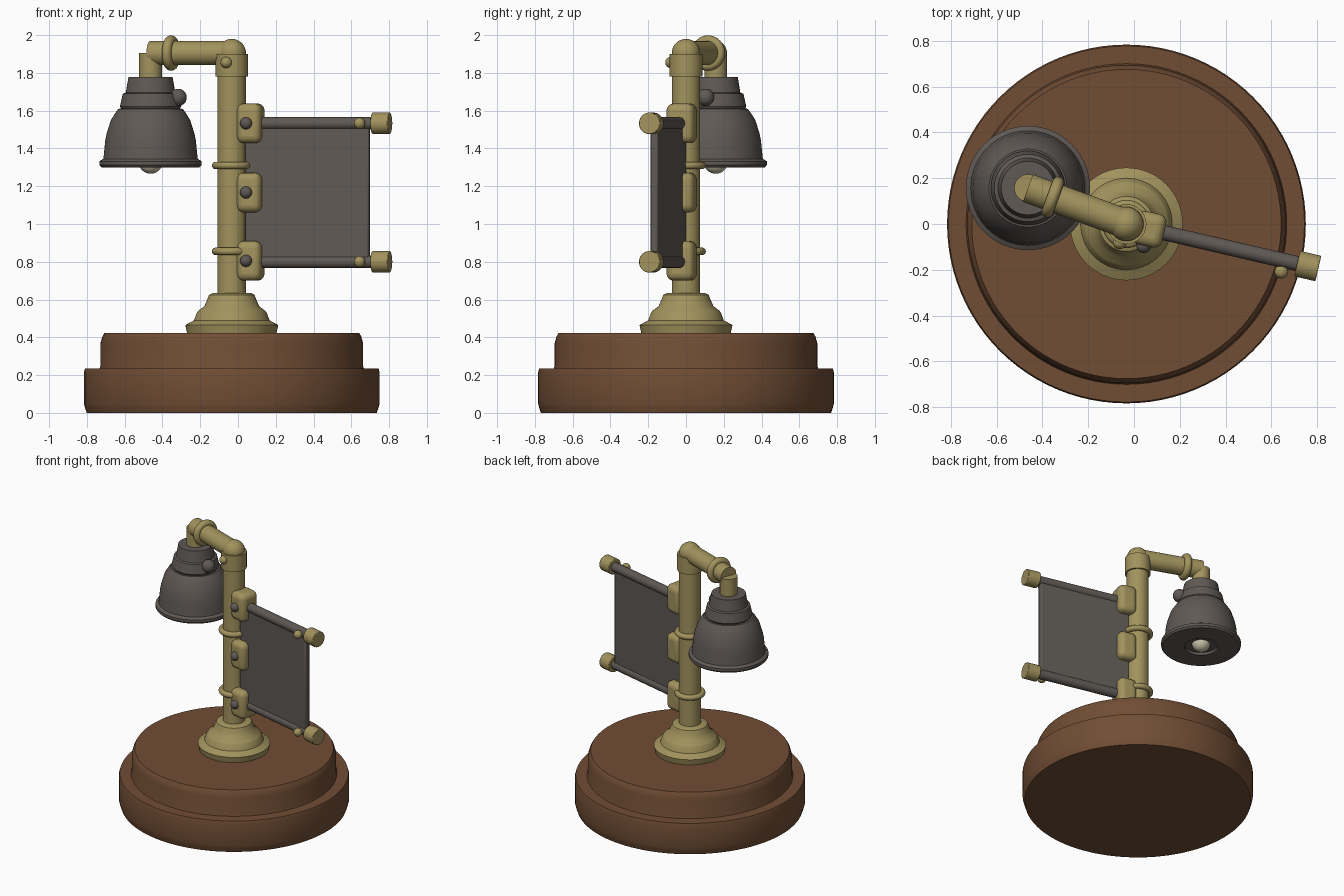
import bpy, math
from mathutils import Vector, Matrix

if "Cube" in bpy.data.objects:
    bpy.data.objects.remove(bpy.data.objects["Cube"])

def mat(name, rgb):
    m = bpy.data.materials.new(name)
    m.diffuse_color = (*rgb, 1)
    m.use_nodes = True
    m.node_tree.nodes["Principled BSDF"].inputs["Base Color"].default_value = m.diffuse_color
    return m

BRASS = mat("brass", (0.36, 0.29, 0.11))
WOOD = mat("wood", (0.165, 0.075, 0.035))
IRON = mat("dark_metal", (0.115, 0.10, 0.09))
BULB = mat("bulb_glass", (0.60, 0.55, 0.40))

PX = -0.033                                  # pole axis x
ARM_Z = 1.905
LAMP = Vector((-0.463, 0.157, 0))
AXIS = Vector((PX, 0, 0))
U = Vector((0.974, -0.226, 0)).normalized()  # sign direction
N = Vector((U.y, -U.x, 0))                   # sign front normal
A = (LAMP - AXIS).normalized()               # lamp arm direction

def at(s, n, z):
    return AXIS + U * s + N * n + Vector((0, 0, z))

def finish(name, material, angle=35):
    ob = bpy.context.object
    ob.name = name
    ob.data.materials.append(material)
    bpy.ops.object.shade_smooth_by_angle(angle=math.radians(angle))
    return ob

def lathe(name, profile, centre, material, n=64):
    """Revolve (radius, z) pairs about a vertical axis; radius 0 closes the end."""
    verts, faces, rings = [], [], []
    for r, z in profile:
        if r == 0:
            rings.append([len(verts)] * n)
            verts.append((0, 0, z))
        else:
            rings.append(list(range(len(verts), len(verts) + n)))
            verts += [(r * math.cos(2 * math.pi * i / n), r * math.sin(2 * math.pi * i / n), z)
                      for i in range(n)]
    for a, b in zip(rings, rings[1:]):
        for i in range(n):
            j = (i + 1) % n
            faces.append(list(dict.fromkeys((a[i], a[j], b[j], b[i]))))
    me = bpy.data.meshes.new(name)
    me.from_pydata(verts, [], faces)
    ob = bpy.data.objects.new(name, me)
    ob.location = centre
    bpy.context.collection.objects.link(ob)
    bpy.ops.object.select_all(action='DESELECT')
    bpy.context.view_layer.objects.active = ob
    ob.select_set(True)
    return finish(name, material)

def tube(name, p, q, r, material, bevel=0.0):
    d = q - p
    bpy.ops.mesh.primitive_cylinder_add(vertices=40, radius=r, depth=d.length, location=(p + q) / 2,
                                        rotation=d.to_track_quat('Z', 'Y').to_euler())
    ob = finish(name, material)
    if bevel:
        b = ob.modifiers.new("bevel", 'BEVEL')
        b.width, b.segments = bevel, 2
    return ob

def ball(name, p, r, material):
    bpy.ops.mesh.primitive_uv_sphere_add(segments=32, ring_count=16, radius=r, location=p)
    return finish(name, material)

def ring(name, p, direction, major, minor):
    bpy.ops.mesh.primitive_torus_add(major_segments=48, minor_segments=14, major_radius=major,
                                     minor_radius=minor, location=p,
                                     rotation=direction.to_track_quat('Z', 'Y').to_euler())
    return finish(name, BRASS, 60)

def box(name, p, size, material, bevel, segments):
    bpy.ops.mesh.primitive_cube_add(size=1, location=p, rotation=(0, 0, math.atan2(U.y, U.x)))
    ob = bpy.context.object
    ob.data.transform(Matrix.Diagonal((*size, 1)))
    finish(name, material)
    b = ob.modifiers.new("bevel", 'BEVEL')
    b.width, b.segments = bevel, segments
    return ob

UP = Vector((0, 0, 1))

# Two-tier wooden base
lathe("base_lower", [(0, 0), (0.768, 0), (0.778, 0.03), (0.783, 0.05), (0.783, 0.215),
                     (0.777, 0.235), (0, 0.235)], AXIS, WOOD, 96)
lathe("base_upper", [(0, 0.22), (0.705, 0.22), (0.695, 0.25), (0.695, 0.37), (0.685, 0.405),
                     (0.675, 0.422), (0, 0.422)], AXIS, WOOD, 96)

# Stepped flange, pole and top collar
lathe("pole_flange", [(0, 0.415), (0.235, 0.415), (0.246, 0.465), (0.20, 0.49), (0.185, 0.53),
                      (0.178, 0.54), (0.145, 0.565), (0.13, 0.60), (0.12, 0.625), (0.10, 0.635),
                      (0, 0.635)], AXIS, BRASS)
tube("pole", AXIS + UP * 0.6, AXIS + UP * ARM_Z, 0.075, BRASS)
tube("pole_collar", AXIS + UP * 1.78, AXIS + UP * 1.90, 0.087, BRASS)
ball("pole_elbow", AXIS + UP * ARM_Z, 0.075, BRASS)
side = Vector((-A.y, A.x, 0))
ball("collar_knob", AXIS + side * 0.085 + UP * 1.855, 0.03, BRASS)
for i, z in enumerate((1.31, 0.855)):
    ring(f"pole_ring_{i}", AXIS + UP * z, UP, 0.085, 0.02)

# Lamp arm and drop pipe
tube("lamp_arm", AXIS + UP * ARM_Z, LAMP + UP * ARM_Z, 0.064, BRASS)
ring("arm_ring", AXIS + A * 0.342 + UP * ARM_Z, A, 0.068, 0.026)
tube("lamp_drop_pipe", LAMP + UP * 1.74, LAMP + UP * ARM_Z, 0.06, BRASS)

# Lamp shade, cap and bulb
lathe("lamp_shade", [(0, 1.32), (0.113, 1.32), (0.113, 1.30), (0.26, 1.30), (0.271, 1.312),
                     (0.271, 1.332), (0.25, 1.345), (0.247, 1.37), (0.24, 1.44), (0.232, 1.48),
                     (0.21, 1.55), (0.185, 1.59), (0.17, 1.61), (0, 1.615)], LAMP, IRON)
lathe("lamp_cap", [(0, 1.60), (0.15, 1.60), (0.162, 1.622), (0.147, 1.69), (0.131, 1.695),
                   (0.117, 1.777), (0, 1.777)], LAMP, IRON)
ball("lamp_knob", LAMP - A * 0.155 + UP * 1.67, 0.046, IRON)
ball("lamp_bulb", LAMP + UP * 1.33, 0.064, BULB)

# Hanging panel with its two rods, end caps and studs
box("sign_panel", at(0.412, 0, 1.167), (0.672, 0.04, 0.72), IRON, 0.008, 2)
for tag, z in (("upper", 1.533), ("lower", 0.80)):
    tube(f"{tag}_rod", at(0.08, 0, z), at(0.78, 0, z), 0.033, IRON)
    tube(f"{tag}_rod_cap", at(0.765, 0, z), at(0.86, 0, z), 0.057, BRASS, 0.004)
    ball(f"{tag}_rod_stud", at(0.706, 0.05, z), 0.03, BRASS)

# Rounded clamps on the pole
for tag, z in (("upper", 1.533), ("middle", 1.167), ("lower", 0.805)):
    box(f"{tag}_clamp", at(0.102, 0, z), (0.135, 0.15, 0.21), BRASS, 0.038, 4)
    ball(f"{tag}_clamp_bolt", at(0.095, 0.075, z), 0.032, IRON)
